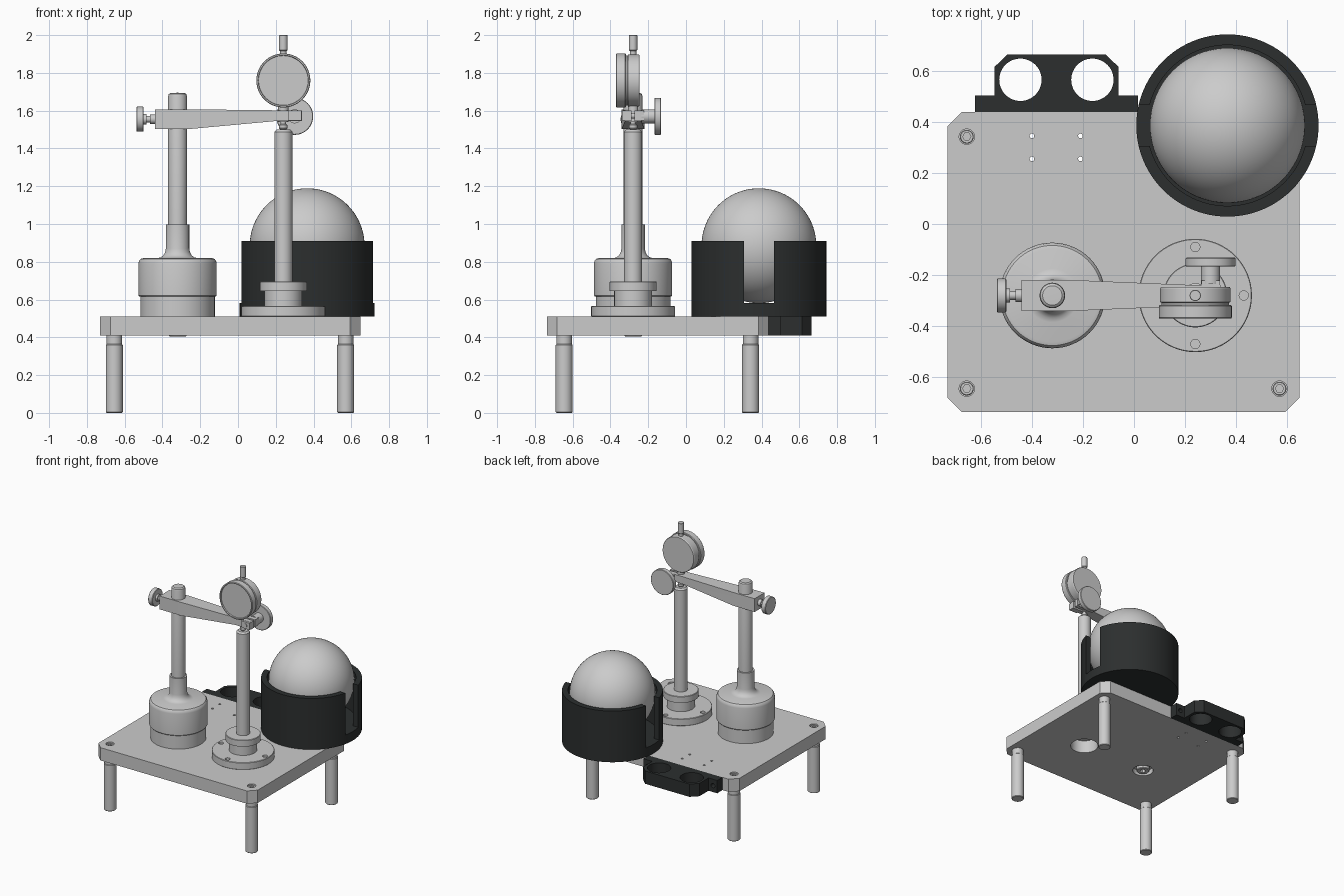
import bpy, bmesh, math
from mathutils import Matrix

if "Cube" in bpy.data.objects:
    bpy.data.objects.remove(bpy.data.objects["Cube"])

AXES = {'z': Matrix.Identity(4),
        'x': Matrix.Rotation(math.pi / 2, 4, 'Y'),      # profile height runs along +x
        'y': Matrix.Rotation(-math.pi / 2, 4, 'X')}     # profile height runs along +y


def finish(bm, name, color=None, smooth=True):
    bmesh.ops.recalc_face_normals(bm, faces=bm.faces)
    me = bpy.data.meshes.new(name)
    bm.to_mesh(me)
    bm.free()
    ob = bpy.data.objects.new(name, me)
    bpy.context.collection.objects.link(ob)
    if color:
        me.materials.append(color)
    if smooth:
        shade(ob)
    return ob


def shade(ob):
    bpy.ops.object.select_all(action='DESELECT')
    ob.select_set(True)
    bpy.context.view_layer.objects.active = ob
    bpy.ops.object.shade_smooth_by_angle(angle=math.radians(30))


def lathe(name, loc, profile, axis='z', seg=48, color=None):
    """Revolve (radius, height) points; both ends close on the axis."""
    bm = bmesh.new()
    rings = []
    for r, h in profile:
        if r < 1e-6:
            rings.append([bm.verts.new((0, 0, h))])
        else:
            rings.append([bm.verts.new((r * math.cos(2 * math.pi * i / seg),
                                        r * math.sin(2 * math.pi * i / seg), h)) for i in range(seg)])
    for a, b in zip(rings, rings[1:]):
        for i in range(seg):
            j = (i + 1) % seg
            if len(a) > 1 and len(b) > 1:
                bm.faces.new((a[i], a[j], b[j], b[i]))
            elif len(b) > 1:
                bm.faces.new((a[0], b[j], b[i]))
            elif len(a) > 1:
                bm.faces.new((a[i], a[j], b[0]))
    for ring in (rings[0], rings[-1]):
        if len(ring) > 1:
            bm.faces.new(ring)
    bm.transform(Matrix.Translation(loc) @ AXES[axis])
    return finish(bm, name, color)


def rod(name, loc, r, h0, h1, axis='z', c=0.0, seg=40):
    """Cylinder with optional chamfered ends."""
    pts = [(r - c, h0), (r, h0 + c), (r, h1 - c), (r - c, h1)] if c else [(r, h0), (r, h1)]
    return lathe(name, loc, pts, axis, seg)


def slab(name, outline, z0, z1, color=None):
    bm = bmesh.new()
    lo = [bm.verts.new((x, y, z0)) for x, y in outline]
    hi = [bm.verts.new((x, y, z1)) for x, y in outline]
    bm.faces.new(lo)
    bm.faces.new(hi)
    for i in range(len(lo)):
        j = (i + 1) % len(lo)
        bm.faces.new((lo[i], lo[j], hi[j], hi[i]))
    return finish(bm, name, color, False)


def box(name, x0, x1, y0, y1, z0, z1):
    return slab(name, [(x0, y0), (x1, y0), (x1, y1), (x0, y1)], z0, z1)


def cut(ob, cutters):
    for c in cutters:
        c.hide_render = True
        m = ob.modifiers.new("cut", 'BOOLEAN')
        m.operation, m.object, m.solver = 'DIFFERENCE', c, 'EXACT'
        bpy.context.view_layer.objects.active = ob
        bpy.ops.object.modifier_apply(modifier=m.name)
        bpy.data.objects.remove(c, do_unlink=True)
    shade(ob)


black = bpy.data.materials.new("black_plastic")
black.diffuse_color = (0.025, 0.028, 0.028, 1)
black.use_nodes = True
black.node_tree.nodes["Principled BSDF"].inputs["Base Color"].default_value = black.diffuse_color

Z0, Z1 = 0.41, 0.51                       # plate bottom and top
MX, CX, AY = -0.32, 0.24, -0.28           # magnet stand x, test column x, shared y
CORNERS = [(x, y) for x in (-0.655, 0.57) for y in (-0.645, 0.342)]

# base plate with chamfered corners, screw recesses and through holes
c = 0.055
x0, x1, y0, y1 = -0.73, 0.648, -0.737, 0.438
plate = slab("base_plate", [(x0 + c, y0), (x1 - c, y0), (x1, y0 + c), (x1, y1 - c),
                            (x1 - c, y1), (x0 + c, y1), (x0, y1 - c), (x0, y0 + c)], Z0, Z1)
holes = [rod("cutter", (x, y, 0), 0.03, 0.47, 0.6) for x, y in CORNERS]
holes += [rod("cutter", (x, y, 0), 0.009, 0.3, 0.6, seg=20)
          for x in (-0.4, -0.21) for y in (0.255, 0.345)]
holes += [rod("cutter", (CX, AY, 0), 0.1, 0.3, 0.6), rod("cutter", (MX, AY, 0), 0.075, 0.3, 0.45)]
cut(plate, holes)

# legs and their socket screws
for x, y in CORNERS:
    lathe("leg", (x, y, 0), [(0.041, 0), (0.045, 0.004), (0.045, 0.36), (0.041, 0.364), (0.041, Z0)])
    head = rod("leg_screw", (x, y, 0), 0.027, 0.47, 0.503, c=0.003)
    cut(head, [rod("cutter", (x, y, 0), 0.016, 0.485, 0.6, seg=6)])

# screw under the magnet stand
screw = rod("stand_screw", (MX, AY, 0), 0.048, 0.405, 0.45, c=0.005)
cut(screw, [rod("cutter", (MX, AY, 0), 0.022, 0.3, 0.43, seg=6)])

# magnet stand: heavy base, neck and column
lathe("stand_base", (MX, AY, 0),
      [(0.197, Z1), (0.197, 0.617), (0.203, 0.617), (0.207, 0.622), (0.207, 0.79), (0.204, 0.805),
       (0.196, 0.815), (0.183, 0.819), (0.105, 0.819), (0.088, 0.824), (0.075, 0.834),
       (0.066, 0.85), (0.062, 0.87), (0.062, 0.998), (0.05, 0.998)], seg=64)
lathe("stand_column", (MX, AY, 0), [(0.05, 0.99), (0.05, 1.675), (0.047, 1.687), (0.038, 1.694), (0, 1.695)])

# tapered arm, lofted from rectangular stations
bm = bmesh.new()
rings = []
for x, w, zb, zt in [(-0.44, 0.061, 1.503, 1.607), (-0.255, 0.061, 1.503, 1.607),
                     (0.2, 0.042, 1.545, 1.602), (0.338, 0.042, 1.545, 1.602)]:
    rings.append([bm.verts.new((x, AY + s * w, z))
                  for s, z in ((-1, zb), (1, zb), (1, zt), (-1, zt))])
for a, b in zip(rings, rings[1:]):
    for i in range(4):
        j = (i + 1) % 4
        bm.faces.new((a[i], a[j], b[j], b[i]))
bm.faces.new(rings[0])
bm.faces.new(rings[-1])
arm = finish(bm, "arm", smooth=False)
cut(arm, [box("cutter", 0.24, 0.4, AY - 0.008, AY + 0.008, 1.5, 1.7)])

# clamp jaws, clamp screw and its knob
for s in (-1, 1):
    a, b = sorted((AY + s * 0.03, AY + s * 0.058))
    box("clamp_jaw", 0.265, 0.336, a, b, 1.548, 1.6)
rod("clamp_screw", (0.3, AY, 1.573), 0.015, -0.062, 0.08, 'y')
lathe("clamp_knob", (0.3, 0, 1.57),
      [(0.037, -0.235), (0.037, -0.167), (0.095, -0.167), (0.098, -0.164), (0.098, -0.135), (0.095, -0.132)], 'y')

# arm locking knob
lathe("arm_knob", (0, AY, 1.555),
      [(0.063, -0.537), (0.066, -0.534), (0.066, -0.503), (0.063, -0.5), (0.027, -0.5), (0.027, -0.485),
       (0.017, -0.485), (0.017, -0.465), (0.025, -0.465), (0.025, -0.43)], 'x')

# dial gauge: case, bezel with recessed glass, plunger
lathe("dial_gauge", (CX, 0, 1.76),
      [(0, -0.362), (0.131, -0.362), (0.133, -0.371), (0.14, -0.371), (0.143, -0.367), (0.143, -0.322),
       (0.139, -0.318), (0.132, -0.318), (0.132, -0.309), (0.138, -0.306), (0.138, -0.252),
       (0.134, -0.246), (0, -0.246)], 'y', 64)
lathe("gauge_cap", (CX, AY, 0), [(0.017, 1.88), (0.017, 1.915), (0.022, 1.92), (0.022, 1.998), (0.02, 2.0)], seg=32)
lathe("gauge_stem", (CX, AY, 0), [(0.013, 1.497), (0.022, 1.507), (0.022, 1.524), (0.014, 1.53),
                                  (0.014, 1.54), (0.027, 1.54), (0.027, 1.64)], seg=32)

# test column on a bolted flange
flange = lathe("column_flange", (CX, AY, 0),
               [(0.22, Z1), (0.222, 0.512), (0.222, 0.562), (0.219, 0.565), (0.1, 0.565), (0.1, 0.645),
                (0.125, 0.645), (0.125, 0.692), (0.122, 0.695), (0.04, 0.695)], seg=64)
cut(flange, [rod("cutter", (CX + dx * 0.19, AY + dy * 0.19, 0), 0.018, 0.525, 0.7, seg=24)
             for dx, dy in ((1, 0), (-1, 0), (0, 1), (0, -1))])
rod("test_column", (CX, AY, 0), 0.048, 0.68, 1.5, c=0.012)

# open cup with finger slots on both sides, holding a ball
BX, BY = 0.366, 0.386
cup = lathe("ball_cup", (BX, BY, 0),
            [(0, Z1), (0.357, Z1), (0.357, 0.91), (0.315, 0.91), (0.315, 0.58), (0, 0.58)], seg=96, color=black)
cut(cup, [box("cutter", *sorted((BX + s * 0.2, BX + s * 0.5)), BY - 0.08, BY + 0.08, 0.5805, 1.1) for s in (-1, 1)])
R = 0.304
lathe("ball", (BX, BY, 0.885), [(R * math.sin(math.pi * i / 40), -R * math.cos(math.pi * i / 40))
                                for i in range(41)], seg=80)

# tool holder on the back edge
rack = slab("tool_holder", [(-0.622, 0.438), (0.016, 0.438), (0.016, 0.503), (-0.06, 0.503), (-0.06, 0.615),
                            (-0.112, 0.665), (-0.495, 0.665), (-0.547, 0.615), (-0.547, 0.503),
                            (-0.622, 0.503)], Z0, Z1, black)
cut(rack, [rod("cutter", (x, 0.565, 0), 0.083, 0.3, 0.6, seg=48) for x in (-0.445, -0.163)] +
    [rod("cutter", (x, 0, 0.46), 0.017, 0.46, 0.6, 'y', seg=24) for x in (-0.585, -0.022)])
